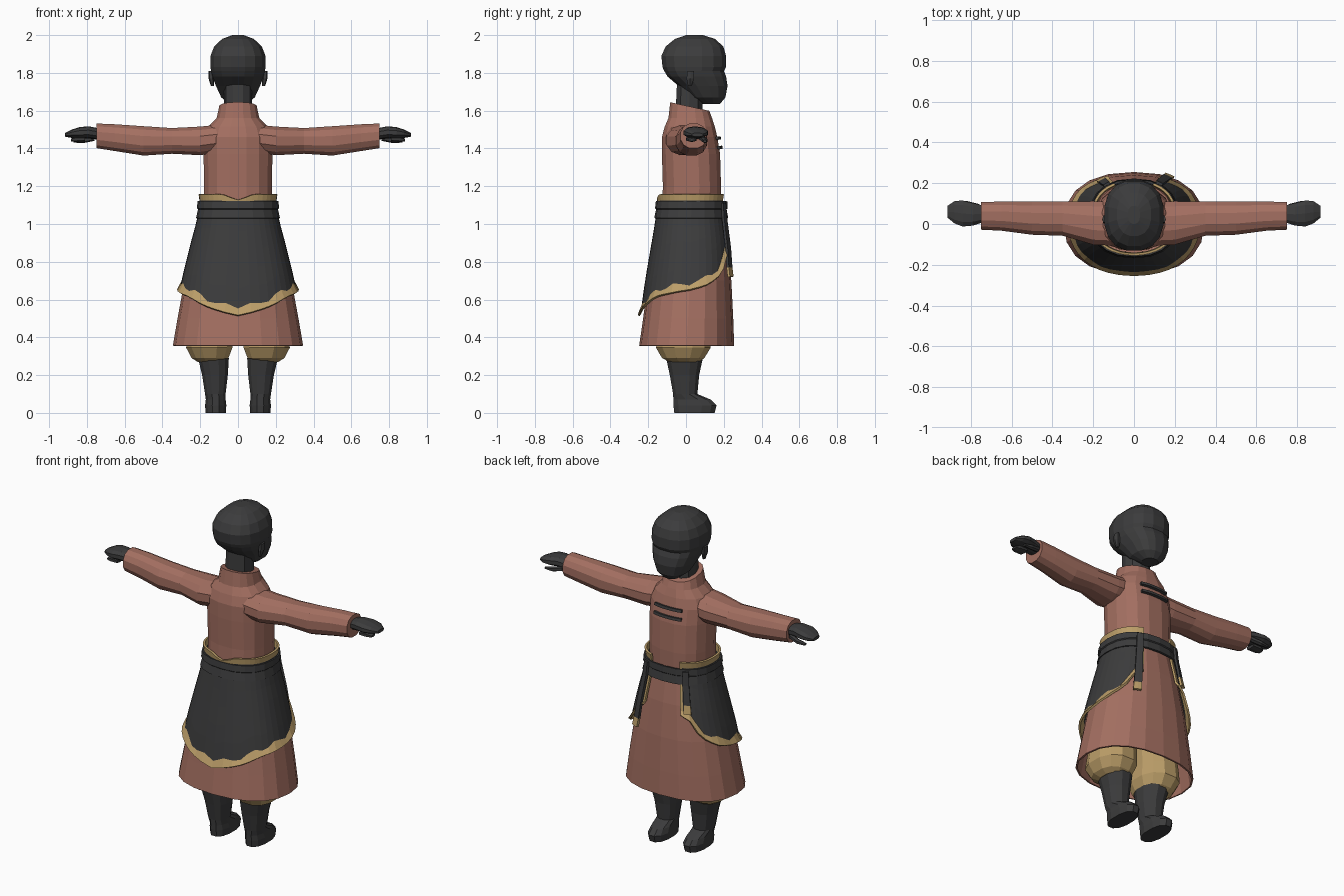
import bpy, bmesh, math

if "Cube" in bpy.data.objects:
    bpy.data.objects.remove(bpy.data.objects["Cube"], do_unlink=True)


def material(name, rgb):
    m = bpy.data.materials.new(name)
    m.use_nodes = True
    m.diffuse_color = (*rgb, 1)
    m.node_tree.nodes["Principled BSDF"].inputs["Base Color"].default_value = (*rgb, 1)
    return m


DARK = material("charcoal", (0.045, 0.045, 0.046))
BROWN = material("rust brown", (0.37, 0.16, 0.12))
GOLD = material("tan gold", (0.50, 0.34, 0.14))


# A section is (position, y min, y max, half width, centre of width)
def section_at(table, pos):
    table = sorted(table)
    pos = min(max(pos, table[0][0]), table[-1][0])
    for a, b in zip(table, table[1:]):
        if pos <= b[0]:
            t = (pos - a[0]) / (b[0] - a[0])
            return [u + (v - u) * t for u, v in zip(a, b)]


def ring_point(sec, angle, off=0.0, power=0.85):
    def rounded(v):
        return math.copysign(abs(v) ** power, v)
    _, y0, y1, w, c = sec
    a = math.radians(angle)
    return (c + (w + off) * rounded(math.sin(a)),
            (y0 + y1) / 2 + ((y1 - y0) / 2 + off) * rounded(math.cos(a)))


def finish(name, bm, mats, mirror=False, thick=0.0):
    bmesh.ops.recalc_face_normals(bm, faces=bm.faces)
    me = bpy.data.meshes.new(name)
    bm.to_mesh(me)
    bm.free()
    ob = bpy.data.objects.new(name, me)
    bpy.context.collection.objects.link(ob)
    for m in mats:
        me.materials.append(m)
    if thick:
        s = ob.modifiers.new("thickness", 'SOLIDIFY')
        s.thickness, s.offset = thick, 0
    if mirror:
        ob.modifiers.new("mirror", 'MIRROR')
    return ob


# Closed body lofted through sections, along z or along x
def loft(name, table, mat, sides=14, along_x=False, mirror=False, tilt=0.0):
    bm = bmesh.new()
    rings = []
    for sec in table:
        ring = []
        for i in range(sides):
            u, y = ring_point(sec, 360 * (i + 0.5) / sides)
            drop = tilt * (y - sec[1]) if sec is table[-1] else 0
            co = (sec[0], y, u) if along_x else (u, y, sec[0] - drop)
            ring.append(bm.verts.new(co))
        rings.append(ring)
    for a, b in zip(rings, rings[1:]):
        for i in range(sides):
            j = (i + 1) % sides
            bm.faces.new((a[i], a[j], b[j], b[i]))
    bm.faces.new(rings[0])
    bm.faces.new(rings[-1])
    return finish(name, bm, [mat], mirror)


# Cloth sheet wrapped on a table: rows(angle) lists (z, offset) downwards
def sheet(name, table, angles, rows, mats, thick, closed=False, paint=None):
    bm = bmesh.new()
    cols = []
    for a in angles:
        col = []
        for z, off in rows(a):
            x, y = ring_point(section_at(table, z), a, off)
            col.append(bm.verts.new((x, y, z)))
        cols.append(col)
    pairs = list(zip(cols, cols[1:]))
    if closed:
        pairs.append((cols[-1], cols[0]))
    for i, (a, b) in enumerate(pairs):
        for j in range(len(a) - 1):
            f = bm.faces.new((a[j], b[j], b[j + 1], a[j + 1]))
            if paint:
                f.material_index = paint(i, j, len(pairs), len(a) - 1)
    return finish(name, bm, mats, thick=thick)


def spread(a, b, n):
    return [a + (b - a) * i / (n - 1) for i in range(n)]


FULL = [i * 18 for i in range(20)]

# Head, neck and ears
loft("head", [(1.635, .09, .18, .045, 0), (1.67, .02, .21, .09, 0), (1.73, -.04, .222, .118, 0),
              (1.78, -.10, .215, .138, 0), (1.81, -.118, .203, .145, 0), (1.83, -.127, .214, .148, 0),
              (1.89, -.133, .215, .148, 0), (1.94, -.11, .2, .128, 0),
              (1.98, -.06, .155, .085, 0), (2.0, 0, .09, .03, 0)], DARK, 16)
loft("neck", [(1.55, -.06, .09, .075, 0), (1.76, -.05, .09, .075, 0)], DARK, 10)
loft("ear", [(1.73, .01, .03, .008, .135), (1.77, .0, .045, .014, .142),
             (1.81, .005, .045, .01, .145)], DARK, 6, mirror=True)

# Coat: torso with standing collar, and sleeves
TORSO = [(1.05, -.13, .185, .18, 0), (1.2, -.125, .188, .183, 0), (1.37, -.13, .183, .185, 0),
         (1.46, -.13, .168, .185, 0), (1.515, -.115, .155, .16, 0), (1.56, -.095, .14, .115, 0),
         (1.645, -.085, .125, .1, 0)]
loft("coat_torso", TORSO, BROWN, 16, tilt=0.22)
loft("sleeve", [(.08, -.11, .11, .075, 1.455), (.2, -.105, .115, .078, 1.44), (.35, -.06, .112, .07, 1.44),
                (.5, -.055, .112, .08, 1.44), (.65, -.035, .112, .073, 1.457),
                (.75, -.03, .11, .067, 1.467)], BROWN, 12, along_x=True, mirror=True)

# Hands with thumb and curled fingers
loft("hand", [(.73, .01, .09, .03, 1.475), (.79, -.01, .105, .032, 1.485), (.84, -.015, .118, .03, 1.483),
              (.88, 0, .115, .022, 1.478), (.915, .03, .09, .01, 1.472)], DARK, 10, along_x=True, mirror=True)
loft("thumb", [(.76, .07, .1, .015, 1.455), (.82, .085, .115, .014, 1.442),
               (.87, .09, .11, .007, 1.438)], DARK, 6, along_x=True, mirror=True)
loft("curled_fingers", [(.81, -.005, .06, .012, 1.45), (.86, .0, .06, .014, 1.448),
                        (.885, .01, .05, .007, 1.445)], DARK, 6, along_x=True, mirror=True)

# Long flared coat skirt, open underneath
SKIRT = [(1.18, -.125, .188, .182, 0), (1.05, -.135, .19, .187, 0), (.9, -.16, .215, .228, 0),
         (.7, -.195, .235, .278, 0), (.5, -.222, .245, .315, 0), (.355, -.243, .25, .34, 0)]
sheet("coat_skirt", SKIRT, FULL, lambda a: [(s[0], 0) for s in SKIRT[1:]], [BROWN], .01, closed=True)

# Overskirt, open at the far side, with ragged gold border
EDGE = [(24, .86), (36, .83), (48, .74), (70, .68), (90, .65), (130, .615), (155, .56), (180, .515)]


def overskirt_rows(a):
    d = min(a, 360 - a)
    for p, q in zip(EDGE, EDGE[1:]):
        if d <= q[0] + 0.01:
            low = p[1] + (q[1] - p[1]) * (d - p[0]) / (q[0] - p[0])
            break
    wave = 0.014 * math.sin(math.radians(d) * 11)
    dip = 0.03 * max(0, 1 - (180 - d) / 20)
    hem = low + 0.036 + wave
    return ([(1.158 - dip, .02), (1.125 - dip, .014)]
            + [(z, .016) for z in spread(1.06, hem, 6)] + [(low, .03)])


def border(i, j, columns, rows):
    return 1 if j in (0, rows - 1) or i in (0, columns - 1) else 0


sheet("overskirt", SKIRT, [24, 28] + spread(36, 324, 33) + [332, 336], overskirt_rows,
      [DARK, GOLD], .012, paint=border)

# Waist sash in two folds, with hanging ends tipped in gold
sheet("sash", SKIRT, FULL, lambda a: [(1.12, .024), (1.085, .026), (1.08, .02), (1.03, .024)],
      [DARK], .012, closed=True)
for side, angle, low in (("left", 31, .72), ("right", 326, .87)):
    sheet("sash_end_" + side, SKIRT, spread(angle - 5, angle + 5, 3),
          lambda a: [(1.11, .034), (1.03, .036), ((1.03 + low) / 2, .034), (low + .05, .032), (low, .034)],
          [DARK, GOLD], .014, paint=lambda i, j, c, r: int(j == r - 1))

# Two bar fastenings on the chest
for n, z in enumerate((1.455, 1.405)):
    sheet("chest_fastening_%d" % (n + 1), TORSO, spread(-24, 24, 7),
          lambda a: [(z + .008, .008), (z - .008, .008)], [DARK], .016)

# Puffed trousers and boots
loft("trouser_leg", [(.27, -.09, .07, .07, .145), (.29, -.13, .1, .1, .148), (.345, -.163, .135, .126, .152),
                     (.42, -.15, .13, .122, .15), (.6, -.12, .12, .11, .13)], GOLD, 12, mirror=True)
loft("boot", [(0, -.065, .155, .055, .118), (.04, -.07, .165, .058, .118), (.07, -.07, .135, .054, .118),
              (.1, -.07, .062, .056, .12), (.2, -.088, .072, .07, .122),
              (.29, -.108, .092, .084, .13)], DARK, 12, mirror=True)
